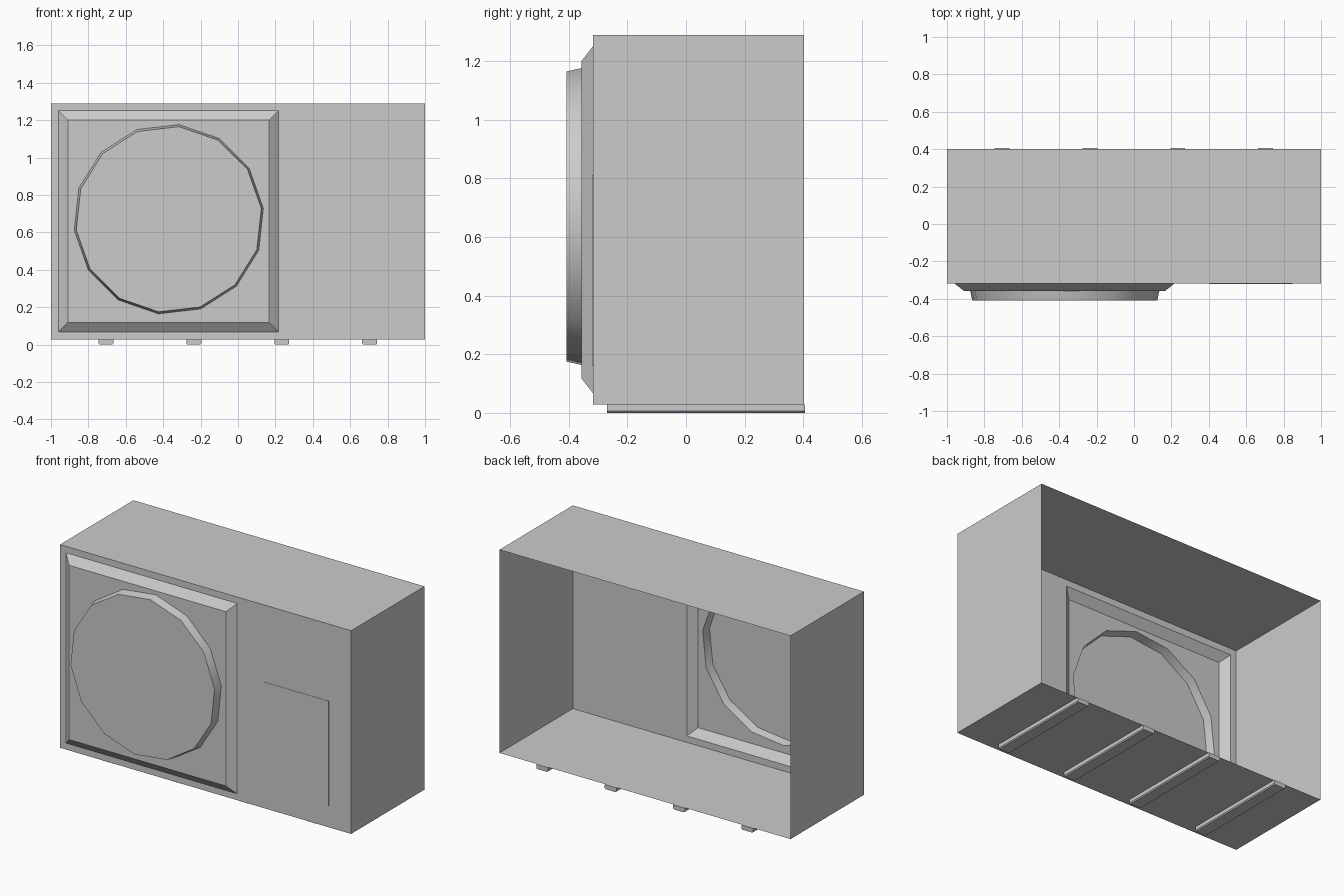
import bpy, bmesh, math

old = bpy.data.objects.get("Cube")
if old:
    bpy.data.objects.remove(old, do_unlink=True)

grey = bpy.data.materials.new("light_grey")
grey.use_nodes = True
colour = (0.6, 0.6, 0.6, 1)
grey.diffuse_color = colour
grey.node_tree.nodes["Principled BSDF"].inputs["Base Color"].default_value = colour


def finish(name, bm):
    mesh = bpy.data.meshes.new(name)
    bm.to_mesh(mesh)
    bm.free()
    obj = bpy.data.objects.new(name, mesh)
    mesh.materials.append(grey)
    bpy.context.collection.objects.link(obj)
    return obj


def rect(bm, x0, x1, z0, z1, y):
    return [bm.verts.new((x, y, z)) for x, z in ((x0, z0), (x1, z0), (x1, z1), (x0, z1))]


def strip(bm, a, b):
    # Quads between two loops with the same number of points
    n = len(a)
    return [bm.faces.new((a[i], a[(i + 1) % n], b[(i + 1) % n], b[i])) for i in range(n)]


def loop_edges(bm, loop):
    edges = []
    for i, v in enumerate(loop):
        w = loop[(i + 1) % len(loop)]
        edges.append(bm.edges.get((v, w)) or bm.edges.new((v, w)))
    return edges


FRONT, BACK, BEZEL, FAN = -0.318, 0.402, -0.357, -0.408
SIDES = 14


def ring(bm, radius, y):
    start = math.radians(83.8)
    angles = [start + math.tau * i / SIDES for i in range(SIDES)]
    return [bm.verts.new((-0.37 + radius * math.cos(a), y, 0.67 + radius * math.sin(a)))
            for a in angles]


# Casing: thin sheet shell, open at the back, with pressed bezel and fan cover
bm = bmesh.new()
back = rect(bm, -1, 1, 0.028, 1.29, BACK)
front = rect(bm, -1, 1, 0.028, 1.29, FRONT)
bezel_base = rect(bm, -0.96, 0.217, 0.068, 1.25, FRONT)
bezel_top = rect(bm, -0.91, 0.167, 0.118, 1.20, BEZEL)
fan_base = ring(bm, 0.509, BEZEL)
fan_top = ring(bm, 0.498, FAN)
strip(bm, back, front)
strip(bm, front, bezel_base)
strip(bm, bezel_base, bezel_top)
rim = strip(bm, fan_base, fan_top)
bm.faces.new(fan_top)
bmesh.ops.triangle_fill(bm, use_beauty=True, normal=(0, -1, 0),
                        edges=loop_edges(bm, bezel_top) + loop_edges(bm, fan_base))
bmesh.ops.recalc_face_normals(bm, faces=bm.faces[:])
bm.normal_update()
cap = min(bm.faces, key=lambda f: f.calc_center_median().y)
if cap.normal.y > 0:
    bmesh.ops.reverse_faces(bm, faces=bm.faces[:])
casing = finish("casing", bm)
bpy.ops.object.select_all(action="DESELECT")
casing.select_set(True)
bpy.context.view_layer.objects.active = casing
bpy.ops.object.shade_smooth_by_angle(angle=math.radians(30))

# Service panel: thin plate on the front
bm = bmesh.new()
panel_back = rect(bm, 0.405, 0.847, 0.16, 0.812, FRONT)
panel_front = rect(bm, 0.405, 0.847, 0.16, 0.812, FRONT - 0.002)
strip(bm, panel_back, panel_front)
bm.faces.new(panel_front)
bmesh.ops.recalc_face_normals(bm, faces=bm.faces[:])
finish("service_panel", bm)

# Feet: four rails under the floor with a slightly narrower bottom
for i in range(4):
    x = -0.706 + 0.47 * i
    bm = bmesh.new()
    ends = []
    for y in (-0.27, 0.406):
        profile = ((-0.04, 0.028), (-0.04, 0.006), (-0.034, 0),
                   (0.034, 0), (0.04, 0.006), (0.04, 0.028))
        ends.append([bm.verts.new((x + dx, y, z)) for dx, z in profile])
        bm.faces.new(ends[-1])
    strip(bm, *ends)
    bmesh.ops.recalc_face_normals(bm, faces=bm.faces[:])
    finish(f"foot_rail_{i + 1}", bm)
